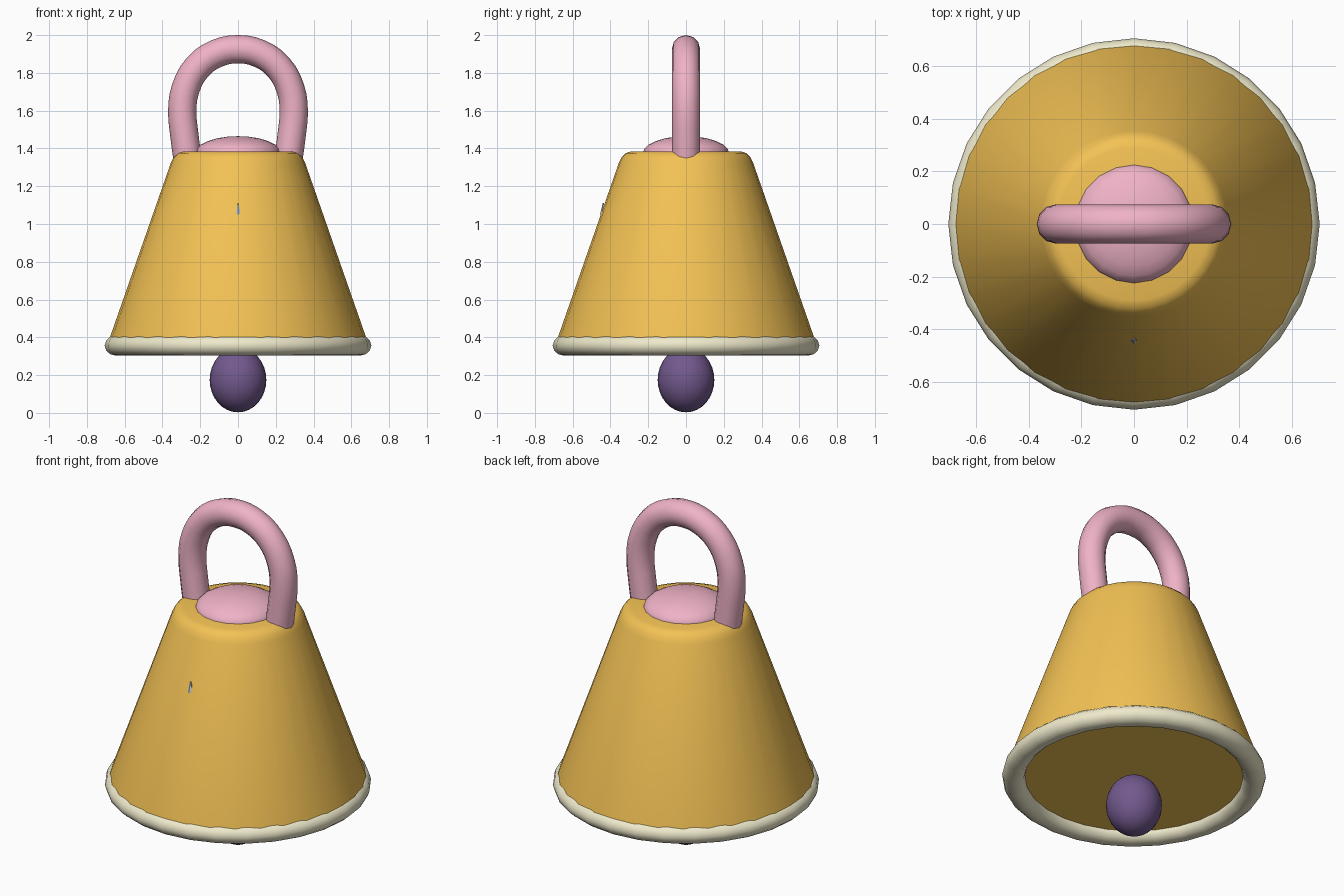
import bpy, bmesh, math

if "Cube" in bpy.data.objects:
    bpy.data.objects.remove(bpy.data.objects["Cube"])


def material(name, rgb):
    m = bpy.data.materials.new(name)
    m.diffuse_color = (*rgb, 1)
    m.use_nodes = True
    m.node_tree.nodes["Principled BSDF"].inputs["Base Color"].default_value = m.diffuse_color
    return m


gold = material("gold", (0.90, 0.54, 0.09))
pink = material("pink", (0.87, 0.45, 0.57))
cream = material("cream", (0.86, 0.82, 0.60))
purple = material("purple", (0.17, 0.10, 0.27))


def smooth(obj, mat=None, angle=40):
    if mat:
        obj.data.materials.append(mat)
    bpy.ops.object.select_all(action='DESELECT')
    obj.select_set(True)
    bpy.context.view_layer.objects.active = obj
    bpy.ops.object.shade_smooth_by_angle(angle=math.radians(angle))


def lathe(name, profile, segments, mat):
    """Revolve an (r, z) profile around the z axis."""
    bm = bmesh.new()
    verts = [bm.verts.new((r, 0, z)) for r, z in profile]
    edges = [bm.edges.new(p) for p in zip(verts, verts[1:])]
    bmesh.ops.spin(bm, geom=verts + edges, axis=(0, 0, 1), cent=(0, 0, 0),
                   angle=math.tau, steps=segments)
    bmesh.ops.remove_doubles(bm, verts=bm.verts, dist=1e-4)
    bmesh.ops.recalc_face_normals(bm, faces=bm.faces)
    me = bpy.data.meshes.new(name)
    bm.to_mesh(me)
    bm.free()
    obj = bpy.data.objects.new(name, me)
    bpy.context.collection.objects.link(obj)
    smooth(obj, mat)
    return obj


def ball(name, z, rx, rz, segments, rings, mat):
    bpy.ops.mesh.primitive_uv_sphere_add(segments=segments, ring_count=rings,
                                         radius=1, location=(0, 0, z))
    obj = bpy.context.object
    obj.name = name
    obj.scale = (rx, rx, rz)
    bpy.ops.object.transform_apply(location=False, rotation=False, scale=True)
    smooth(obj, mat)


# Tapered bell body with a softened shoulder and closed underside
lathe("bell_body", [(0, 0.355), (0.685, 0.355), (0.678, 0.40), (0.355, 1.325),
                    (0.34, 1.355), (0.32, 1.375), (0.29, 1.385), (0, 1.385)],
      32, gold)

# Rolled rim around the mouth
lathe("rim", [(0.645 + 0.061 * math.cos(math.tau * i / 12),
               0.357 + 0.054 * math.sin(math.tau * i / 12)) for i in range(13)],
      28, cream)

# Crown dome and clapper
ball("crown_dome", 1.375, 0.228, 0.09, 20, 12, pink)
ball("clapper", 0.175, 0.15, 0.172, 24, 16, purple)

# Arched handle, mirrored half path swept with a round section
half = [(0.267, 1.345), (0.284, 1.47), (0.295, 1.60), (0.278, 1.715),
        (0.215, 1.83), (0.115, 1.902)]
path = [(-x, z) for x, z in half] + [(0, 1.925)] + half[::-1]
curve = bpy.data.curves.new("handle_path", 'CURVE')
curve.dimensions = '3D'
curve.bevel_depth = 0.075
curve.bevel_resolution = 4
curve.resolution_u = 3
curve.use_fill_caps = True
spline = curve.splines.new('BEZIER')
spline.bezier_points.add(len(path) - 1)
for p, (x, z) in zip(spline.bezier_points, path):
    p.co = (x, 0, z)
    p.handle_left_type = p.handle_right_type = 'AUTO'
handle = bpy.data.objects.new("handle", curve)
bpy.context.collection.objects.link(handle)
bpy.ops.object.select_all(action='DESELECT')
handle.select_set(True)
bpy.context.view_layer.objects.active = handle
bpy.ops.object.convert(target='MESH')
smooth(bpy.context.object, pink)

# Tiny grey stud poking through the front
bpy.ops.mesh.primitive_cone_add(vertices=6, radius1=0.017, radius2=0.003,
                                depth=0.06, location=(0, -0.438, 1.08))
bpy.context.object.name = "front_stud"
